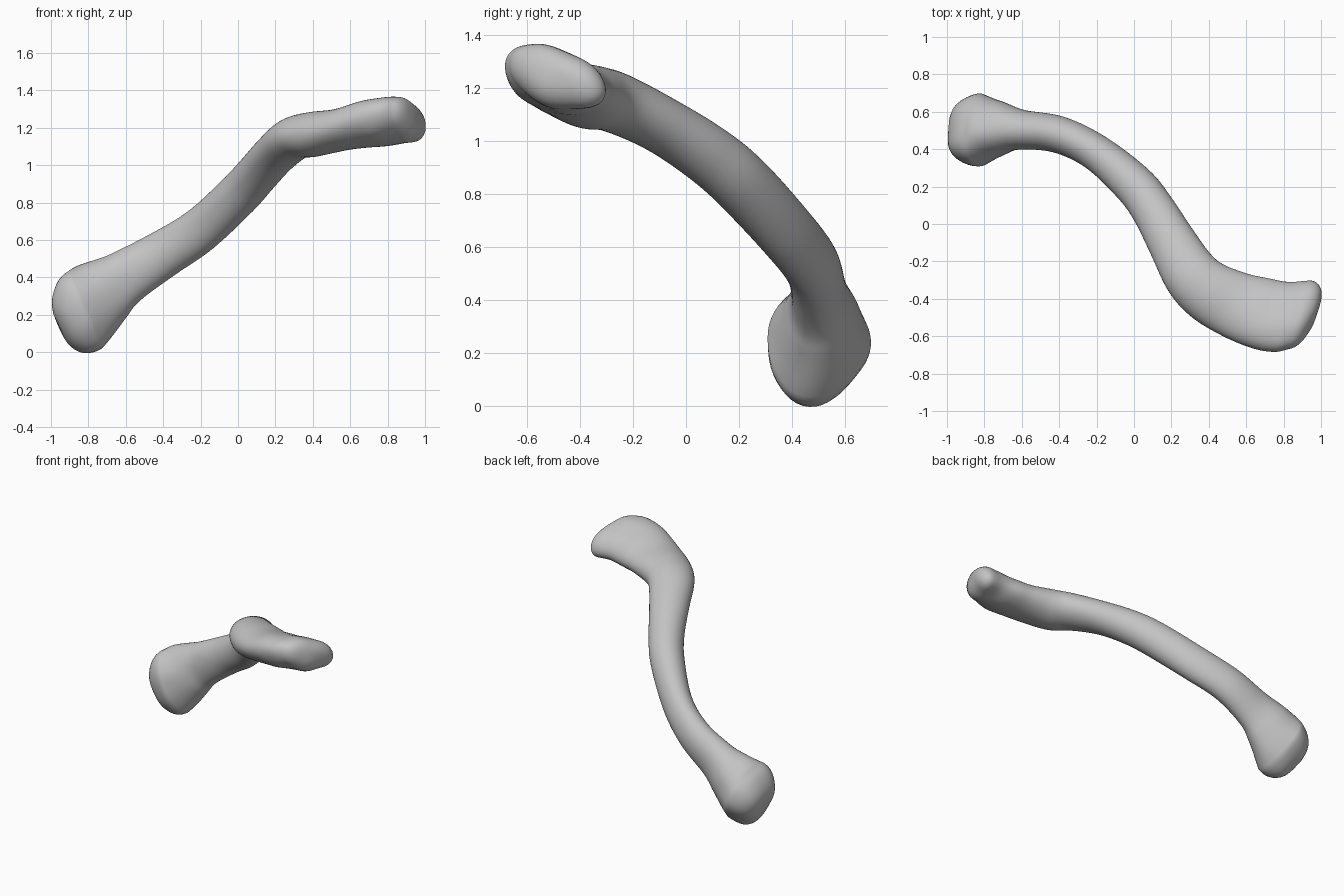
import bpy, bmesh, math
from mathutils import Vector, noise

cube = bpy.data.objects.get("Cube")
if cube:
    bpy.data.objects.remove(cube, do_unlink=True)

SIDES = 48      # points around each cross-section
STEPS = 8       # rings between two stations
CAP_RINGS = 10  # rings in each rounded end

# Stations along the bone: x, y, z, half width, half height, roll, three-sidedness
stations = [
    (-.82, .495, .23, .192, .22, 0, .06),
    (-.72, .508, .33, .145, .185, 0, .04),
    (-.6, .502, .405, .107, .148, 0, .02),
    (-.4, .477, .525, .099, .128, 0, 0),
    (-.2, .38, .655, .098, .122, 0, 0),
    (0, .21, .84, .112, .118, 0, 0),
    (.1, .08, .95, .117, .113, 0, 0),
    (.2, -.092, 1.06, .13, .107, 0, 0),
    (.3, -.262, 1.142, .15, .113, 0, 0),
    (.4, -.36, 1.165, .165, .12, 0, 0),
    (.55, -.435, 1.19, .182, .11, -8, 0),
    (.7, -.488, 1.22, .198, .114, -18, .02),
    (.8, -.503, 1.235, .2, .115, -20, .02),
    (.88, -.49, 1.238, .195, .11, -20, .02),
]


def spline(rows, i, t):
    """Smooth interpolation of whole rows between row i and row i + 1."""
    last = len(rows) - 1
    quad = zip(rows[max(i - 1, 0)], rows[i], rows[i + 1], rows[min(i + 2, last)])
    return [b + t / 2 * (c - a + t * (2 * a - 5 * b + 4 * c - d
            + t * (3 * (b - c) + d - a))) for a, b, c, d in quad]


# Direction of the shaft at each station, with both end faces set by hand
points = [Vector(row[:3]) for row in stations]
headings = [(points[min(i + 1, len(points) - 1)] - points[max(i - 1, 0)]).normalized()
            for i in range(len(points))]
headings[0] = Vector((.92, 0, .4)).normalized()
headings[-2] = Vector((1, -.24, .03)).normalized()
headings[-1] = Vector((1, -.3, 0)).normalized()
rows = [tuple(row) + tuple(h) for row, h in zip(stations, headings)]


def add_ring(bm, row, scale=1.0, push=Vector()):
    """One closed cross-section, square to its heading."""
    heading = Vector(row[7:]).normalized()
    side = Vector((0, 0, 1)).cross(heading).normalized()
    up = heading.cross(side)
    roll = math.radians(row[5])
    across = side * math.cos(roll) + up * math.sin(roll)
    above = up * math.cos(roll) - side * math.sin(roll)
    centre = Vector(row[:3]) + push
    ring = []
    for n in range(SIDES):
        angle = math.tau * n / SIDES
        swell = scale * (1 + row[6] * math.cos(3 * (angle + math.radians(110))))
        ring.append(bm.verts.new(centre
                    + across * (row[3] * swell * math.cos(angle))
                    + above * (row[4] * swell * math.sin(angle))))
    return ring


def cap_rings(bm, row, bulge):
    """Rounded end, from the rim to a small tip ring, leaning along bulge."""
    rings = []
    for n in range(1, CAP_RINGS + 1):
        angle = math.pi / 2 * n / (CAP_RINGS + .6)
        scale = math.cos(angle) ** .75
        rings.append(add_ring(bm, row, scale, Vector(bulge) * math.sin(angle)))
    return rings


# Loft the bone from the inner end to the flattened outer end
bm = bmesh.new()
rings = cap_rings(bm, rows[0], (-.145, -.01, -.085))[::-1]
for i in range(len(rows) - 1):
    for step in range(STEPS):
        rings.append(add_ring(bm, spline(rows, i, step / STEPS)))
rings.append(add_ring(bm, rows[-1]))
rings += cap_rings(bm, rows[-1], (.1, .015, -.005))
for lower, upper in zip(rings, rings[1:]):
    for n in range(SIDES):
        m = (n + 1) % SIDES
        bm.faces.new((lower[n], lower[m], upper[m], upper[n]))
bm.faces.new(rings[0])
bm.faces.new(rings[-1])
bmesh.ops.recalc_face_normals(bm, faces=bm.faces)

# Gentle unevenness on the two ends
bm.normal_update()
for v in bm.verts:
    rough = min(max((abs(v.co.x) - .5) * 3, 0), 1)
    v.co += v.normal * (.01 * rough * noise.noise(v.co * 7))

mesh = bpy.data.meshes.new("collar_bone")
bm.to_mesh(mesh)
bm.free()
bone = bpy.data.objects.new("collar_bone", mesh)
bpy.context.collection.objects.link(bone)

# Plain grey bone
grey = bpy.data.materials.new("bone_grey")
grey.use_nodes = True
colour = (.55, .55, .55, 1)
grey.diffuse_color = colour
grey.node_tree.nodes["Principled BSDF"].inputs["Base Color"].default_value = colour
mesh.materials.append(grey)

bpy.ops.object.select_all(action="DESELECT")
bone.select_set(True)
bpy.context.view_layer.objects.active = bone
bpy.ops.object.shade_smooth_by_angle(angle=math.radians(50))
